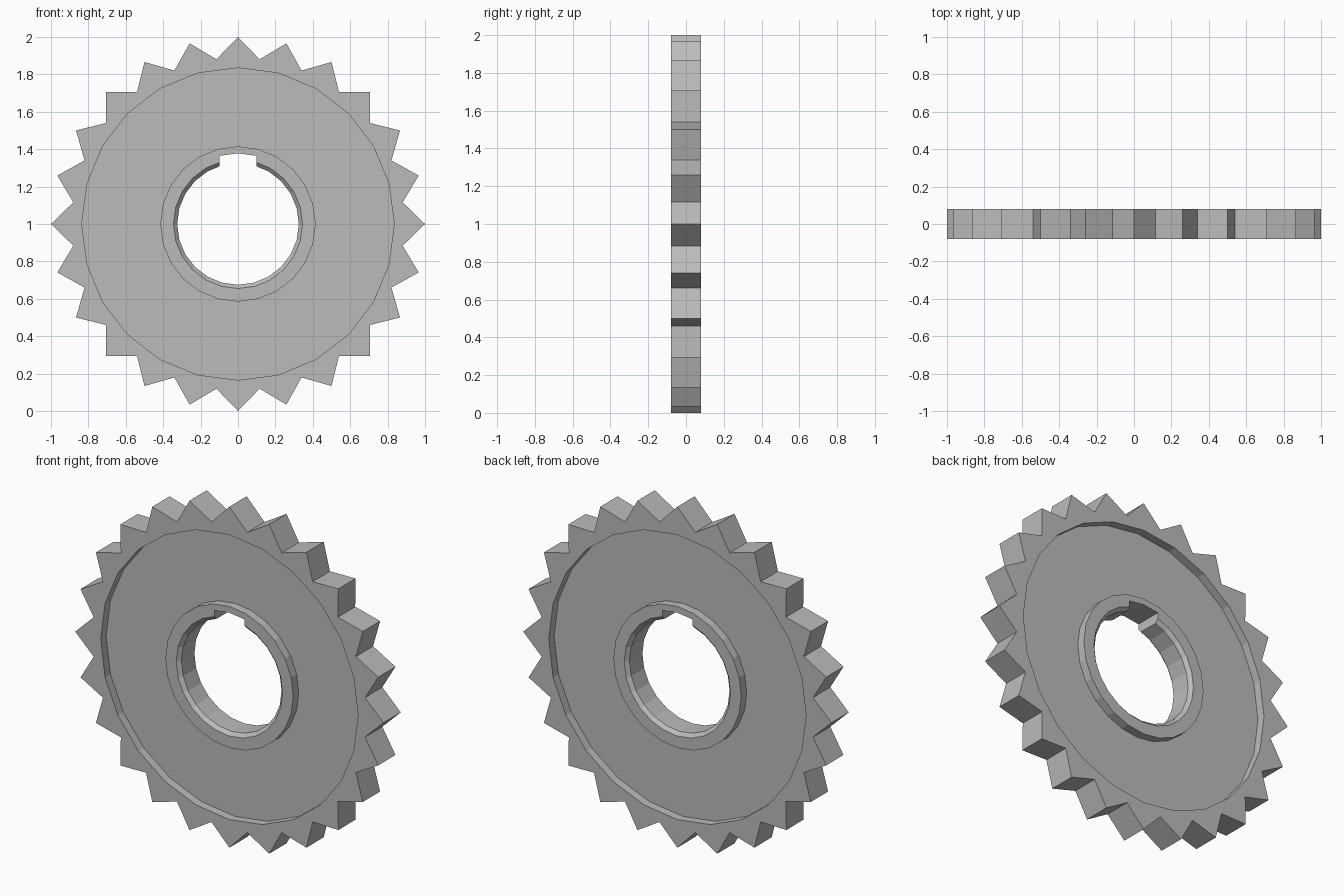
import bpy
import bmesh
from math import sin, cos, pi

cube = bpy.data.objects.get("Cube")
if cube:
    bpy.data.objects.remove(cube, do_unlink=True)

TEETH = 24
STEP = pi / TEETH
FLAT = cos(STEP)      # keeps the in-between points on the straight sides
ROOT = 0.888          # tooth root radius, tips are at 1
HALF = 0.08           # half thickness of rim and hub
WEB = 0.03            # half thickness of the recessed web
CHAMFER = 0.02

steel = bpy.data.materials.new("grey_steel")
steel.use_nodes = True
steel.diffuse_color = (0.5, 0.5, 0.5, 1)
steel.node_tree.nodes["Principled BSDF"].inputs["Base Color"].default_value = (0.5, 0.5, 0.5, 1)


def make_object(name, bm):
    bmesh.ops.recalc_face_normals(bm, faces=bm.faces)
    mesh = bpy.data.meshes.new(name)
    bm.to_mesh(mesh)
    bm.free()
    mesh.materials.append(steel)
    obj = bpy.data.objects.new(name, mesh)
    bpy.context.collection.objects.link(obj)
    return obj


def add_ring(bm, radius, y, mid):
    """Closed loop around the y axis; every second point is scaled by mid."""
    ring = []
    for i in range(2 * TEETH):
        r = radius * (mid if i % 2 else 1)
        ring.append(bm.verts.new((r * sin(i * STEP), y, 1 + r * cos(i * STEP))))
    return ring


# Sprocket: half section from tooth to bore, mirrored to the back
front = [(1, HALF, ROOT), (0.835, HALF, FLAT), (0.835, WEB, FLAT),
         (0.415, WEB, FLAT), (0.415, HALF, FLAT), (0.345, HALF, FLAT),
         (0.325, HALF - CHAMFER, FLAT)]
section = [(r, -y, m) for r, y, m in front] + front[::-1]
bm = bmesh.new()
rings = [add_ring(bm, *p) for p in section]
for a, b in zip(rings, rings[1:] + rings[:1]):
    for i in range(2 * TEETH):
        j = (i + 1) % (2 * TEETH)
        bm.faces.new((a[i], a[j], b[j], b[i]))
sprocket = make_object("toothed_wheel", bm)

# Keyway cutter: a slot with a slightly peaked roof
bm = bmesh.new()
slot = [(-0.098, 1.2), (0.098, 1.2), (0.098, 1.365), (0, 1.378), (-0.098, 1.365)]
face = bm.faces.new([bm.verts.new((x, -0.2, z)) for x, z in slot])
extruded = bmesh.ops.extrude_face_region(bm, geom=[face])["geom"]
bmesh.ops.translate(bm, vec=(0, 0.4, 0),
                    verts=[v for v in extruded if isinstance(v, bmesh.types.BMVert)])
cutter = make_object("keyway_cutter", bm)
cutter.hide_render = True
cutter.hide_viewport = True

# Cut the keyway and apply the result
cut = sprocket.modifiers.new("keyway", "BOOLEAN")
cut.operation = "DIFFERENCE"
cut.solver = "EXACT"
cut.object = cutter
bpy.context.view_layer.objects.active = sprocket
sprocket.select_set(True)
bpy.ops.object.modifier_apply(modifier=cut.name)
bpy.data.objects.remove(cutter, do_unlink=True)
